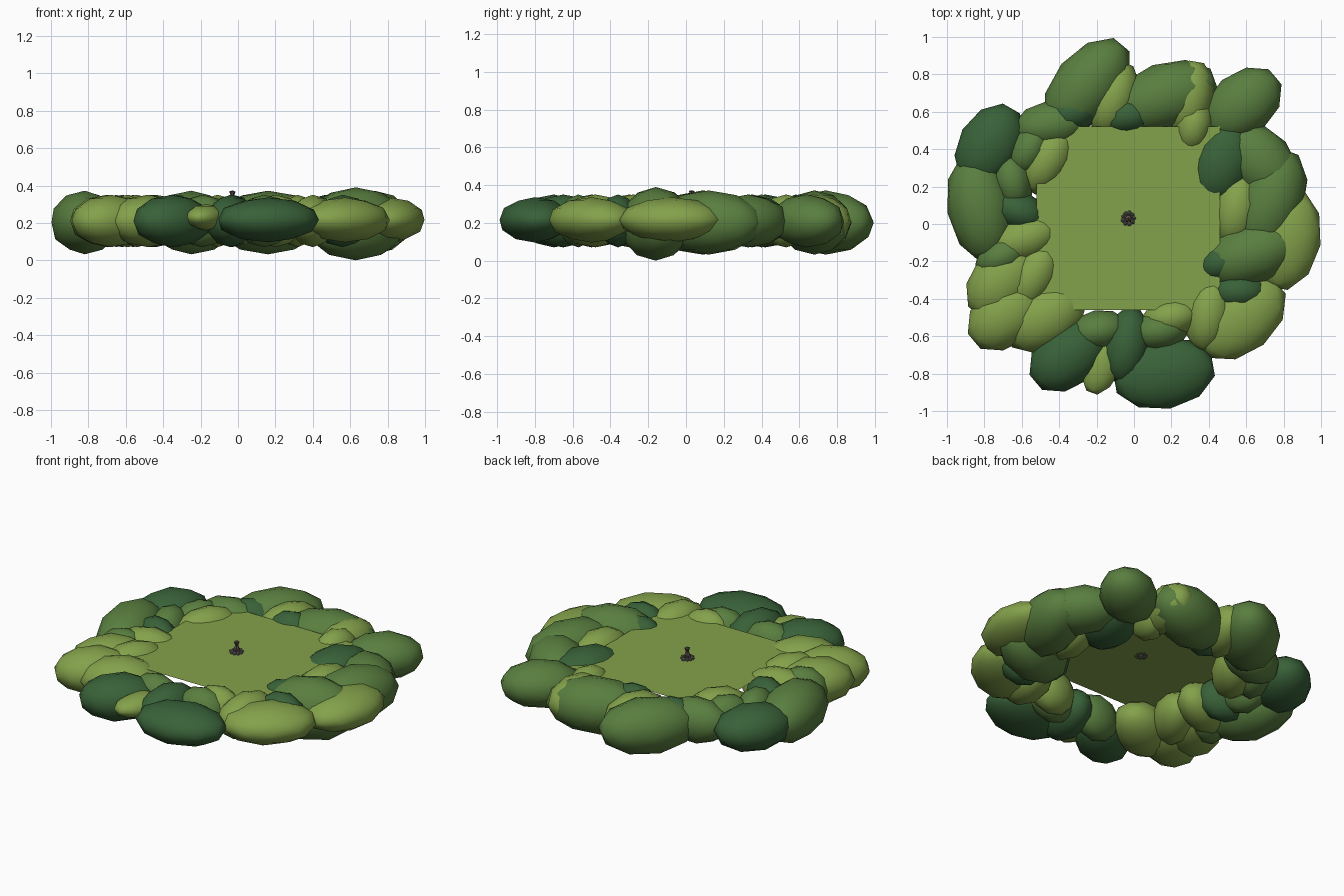
import bpy, math, random
from mathutils import Vector

if "Cube" in bpy.data.objects:
    bpy.data.objects.remove(bpy.data.objects["Cube"])
random.seed(4)


def material(name, red, green, blue):
    mat = bpy.data.materials.new(name)
    mat.use_nodes = True
    mat.diffuse_color = (red, green, blue, 1)
    shader = mat.node_tree.nodes["Principled BSDF"]
    shader.inputs["Base Color"].default_value = mat.diffuse_color
    return mat


LIGHT = material("light leaf green", 0.23, 0.36, 0.07)
MID = material("mid leaf green", 0.1, 0.21, 0.05)
DARK = material("dark leaf green", 0.04, 0.12, 0.04)
STONE = material("stone grey", 0.16, 0.15, 0.15)
WOOD = material("charred wood", 0.1, 0.07, 0.06)


def finish(name, mat):
    part = bpy.context.object
    part.name = name
    part.data.materials.append(mat)
    return part


# Leaf clump sizes: half length, half width, half height
LARGE = (0.3, 0.18, 0.17)
MEDIUM = (0.24, 0.17, 0.14)
FLAT = (0.28, 0.19, 0.12)
SLIM = (0.21, 0.13, 0.14)
SMALL = (0.16, 0.11, 0.14)
THIN = (0.17, 0.1, 0.07)
TALL = (0.29, 0.18, 0.195)


def clump(name, size, mat, x, y, turn):
    # Lower clumps ride slightly higher, so that the ring stays level on top
    level = 0.25 - 0.28 * size[-1]
    bpy.ops.mesh.primitive_ico_sphere_add(subdivisions=2, radius=1, location=(x, y, level))
    part = finish(name, mat)
    part.scale = size
    part.rotation_euler.z = math.radians(turn)
    bpy.ops.object.shade_smooth()


# Foliage along the back
clump("back_bush", LARGE, MID, x=-0.25, y=0.74, turn=50)
clump("back_bush", LARGE, MID, x=0.16, y=0.68, turn=20)
clump("back_bush", MEDIUM, MID, x=0.58, y=0.64, turn=40)
clump("back_filler", SLIM, LIGHT, x=-0.11, y=0.67, turn=70)
clump("back_filler", SMALL, LIGHT, x=0.32, y=0.53, turn=80)
clump("back_filler", SLIM, LIGHT, x=0.3, y=0.67, turn=80)
clump("back_filler", SMALL, DARK, x=-0.32, y=0.6, turn=20)
clump("back_filler", SMALL, DARK, x=-0.03, y=0.58, turn=10)

# Foliage along the left side
clump("left_bush", MEDIUM, DARK, x=0.47, y=0.33, turn=70)
clump("left_bush", MEDIUM, MID, x=0.68, y=0.33, turn=130)
clump("left_bush", LARGE, MID, x=0.73, y=0.12, turn=70)
clump("left_bush", FLAT, LIGHT, x=0.81, y=-0.08, turn=80)
clump("left_bush", TALL, MID, x=0.63, y=-0.16, turn=20)
clump("left_filler", SLIM, LIGHT, x=0.55, y=0.08, turn=80)
clump("left_filler", SMALL, DARK, x=0.48, y=-0.2, turn=20)
clump("left_filler", SMALL, DARK, x=0.56, y=-0.36, turn=0)

# Foliage along the front
clump("front_bush", FLAT, LIGHT, x=0.57, y=-0.5, turn=40)
clump("front_bush", FLAT, DARK, x=0.16, y=-0.8, turn=10)
clump("front_bush", MEDIUM, DARK, x=-0.35, y=-0.7, turn=40)
clump("front_bush", SLIM, DARK, x=-0.04, y=-0.65, turn=80)
clump("front_filler", SLIM, LIGHT, x=0.4, y=-0.48, turn=80)
clump("front_filler", SMALL, LIGHT, x=0.2, y=-0.5, turn=10)
clump("front_filler", SMALL, MID, x=0.14, y=-0.57, turn=10)
clump("front_filler", SMALL, MID, x=-0.19, y=-0.57, turn=10)
clump("front_filler", THIN, LIGHT, x=-0.17, y=-0.75, turn=70)

# Foliage along the right side
clump("right_bush", MEDIUM, LIGHT, x=-0.48, y=-0.5, turn=30)
clump("right_bush", MEDIUM, LIGHT, x=-0.68, y=-0.48, turn=40)
clump("right_bush", MEDIUM, LIGHT, x=-0.7, y=-0.3, turn=50)
clump("right_bush", LARGE, MID, x=-0.82, y=0.09, turn=100)
clump("right_bush", MEDIUM, DARK, x=-0.77, y=0.42, turn=60)
clump("right_bush", SLIM, MID, x=-0.44, y=0.53, turn=10)
clump("right_filler", SLIM, LIGHT, x=-0.59, y=-0.08, turn=20)
clump("right_filler", SLIM, LIGHT, x=-0.54, y=-0.28, turn=60)
clump("right_filler", SMALL, MID, x=-0.7, y=-0.17, turn=30)
clump("right_filler", SMALL, MID, x=-0.65, y=0.23, turn=100)
clump("right_filler", SMALL, MID, x=-0.56, y=0.4, turn=60)
clump("right_filler", SMALL, DARK, x=-0.62, y=0.07, turn=-20)
clump("right_filler", SLIM, LIGHT, x=-0.46, y=0.35, turn=60)

# Grass clearing
CENTRE = Vector((-0.03, 0.03, 0.3))
bpy.ops.mesh.primitive_plane_add(size=0.98, location=CENTRE)
finish("grass_clearing", LIGHT)


def around(radius, angle, height):
    return CENTRE + Vector((radius * math.cos(angle), radius * math.sin(angle), height))


# Campfire stones
STONES = 9
for i in range(STONES):
    angle = math.tau * i / STONES
    bpy.ops.mesh.primitive_ico_sphere_add(subdivisions=1, radius=0.013,
                                          location=around(0.03, angle, 0.006))
    stone = finish("fire_stone", STONE)
    stone.scale = [random.uniform(0.8, 1.1) for axis in "xyz"]
    stone.rotation_euler.z = angle

# Campfire logs leaning into a cone
LOGS = 6
for i in range(LOGS):
    angle = math.tau * i / LOGS
    foot = around(0.02, angle, 0)
    tip = around(-0.01, angle, 0.07)
    axis = tip - foot
    bpy.ops.mesh.primitive_cylinder_add(vertices=6, radius=0.008, depth=axis.length,
                                        location=(foot + tip) / 2)
    log = finish("fire_log", WOOD)
    log.rotation_euler = axis.to_track_quat("Z", "Y").to_euler()
